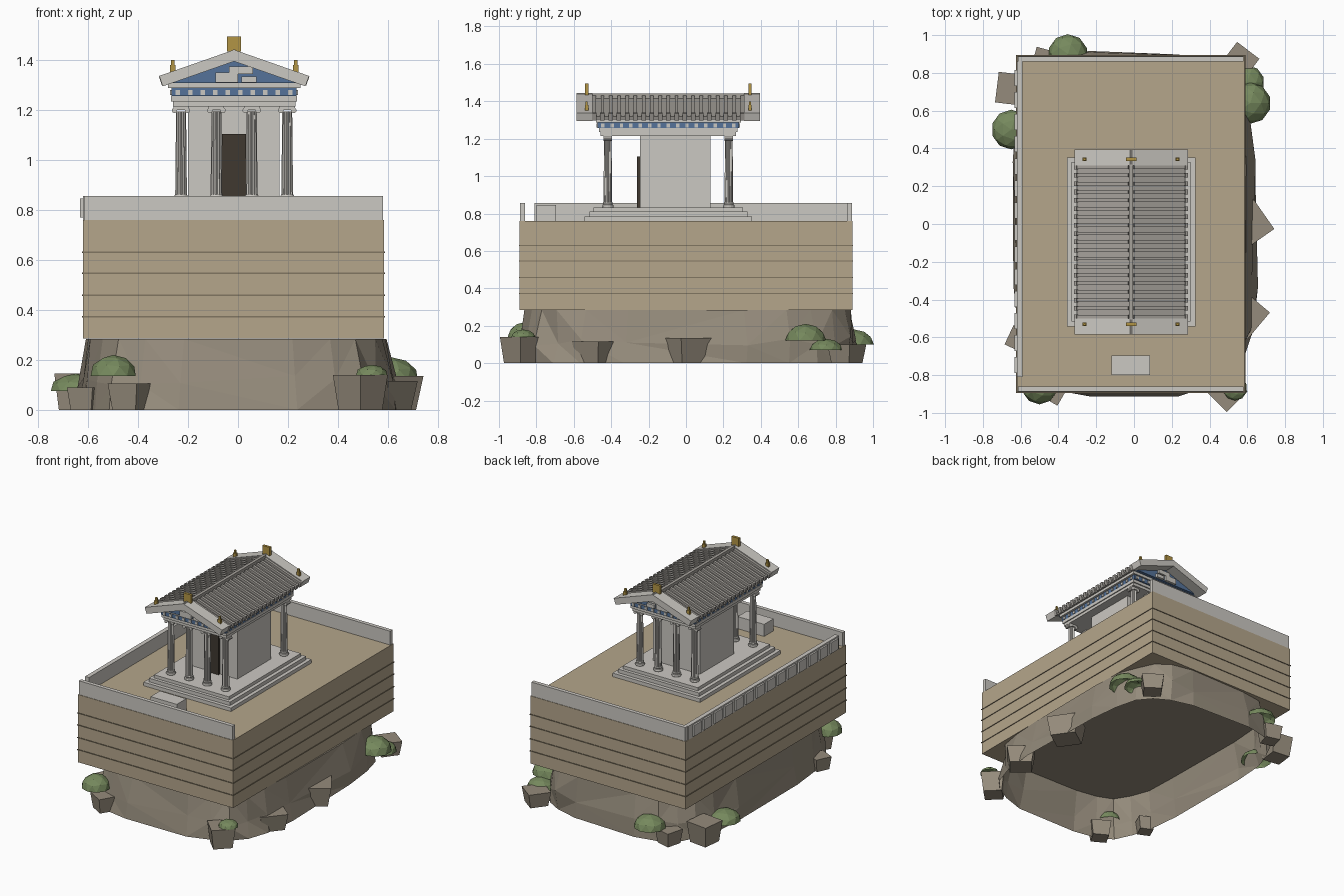
import bpy, bmesh, math, random
from mathutils import Matrix, Vector

if "Cube" in bpy.data.objects:
    bpy.data.objects.remove(bpy.data.objects["Cube"])
random.seed(4)


def mat(name, r, g, b):
    m = bpy.data.materials.new(name)
    m.diffuse_color = (r, g, b, 1)
    m.use_nodes = True
    m.node_tree.nodes["Principled BSDF"].inputs["Base Color"].default_value = m.diffuse_color
    return m


MARBLE = mat("marble", .60, .58, .54)
SAND = mat("sandstone", .46, .38, .26)
JOINT = mat("joint", .22, .18, .12)
ROCK = mat("rock", .30, .26, .20)
LEAF = mat("leaf", .18, .25, .11)
BLUE = mat("blue", .09, .17, .32)
GOLD = mat("gold", .45, .30, .06)
DARK = mat("dark", .05, .04, .03)
TILE = mat("tile", .38, .36, .33)


def finish(name, bm, m):
    me = bpy.data.meshes.new(name)
    bm.normal_update()
    bm.to_mesh(me)
    bm.free()
    me.materials.append(m)
    ob = bpy.data.objects.new(name, me)
    bpy.context.collection.objects.link(ob)
    return ob


def add_box(bm, x0, x1, y0, y1, z0, z1, tilt=None):
    c = Vector(((x0 + x1) / 2, (y0 + y1) / 2, (z0 + z1) / 2))
    M = Matrix.Translation(c) @ Matrix.Diagonal((x1 - x0, y1 - y0, z1 - z0, 1))
    bmesh.ops.create_cube(bm, size=1, matrix=(tilt @ M) if tilt else M)


def boxes(name, m, *items):
    bm = bmesh.new()
    for b in items:
        add_box(bm, *b)
    return finish(name, bm, m)


def loft(bm, rings, caps=True):
    vs = [[bm.verts.new(p) for p in r] for r in rings]
    n = len(vs[0])
    for a, b in zip(vs, vs[1:]):
        for i in range(n):
            bm.faces.new((a[i], a[(i + 1) % n], b[(i + 1) % n], b[i]))
    if caps:
        bm.faces.new(vs[0][::-1])
    bm.faces.new(vs[-1])


# Rocky outcrop: faceted shell, open underneath
def rock_ring(a, b, z, jit, n=24):
    out = []
    for i in range(n):
        t = 2 * math.pi * (i + .5) / n
        c, s = math.cos(t), math.sin(t)
        k = 1 + random.uniform(-jit, jit)
        out.append((a * k * math.copysign(abs(c) ** .5, c), b * k * math.copysign(abs(s) ** .5, s),
                    z + (random.uniform(-.03, .03) if 0 < z < .28 else 0)))
    return out


bm = bmesh.new()
loft(bm, [rock_ring(.65, .905, 0, .02), rock_ring(.635, .895, .12, .025),
          rock_ring(.605, .87, .284, .02)], caps=False)
bmesh.ops.triangulate(bm, faces=[f for f in bm.faces if len(f.verts) == 4])
finish("rock_outcrop", bm, ROCK)

# Boulders: (x, y, half diagonal, height, turn), narrower at the foot
bm = bmesh.new()
for x, y, r, h, turn in [(.595, 0, .15, .135, -10), (.59, -.48, .13, .115, 5), (.49, -.885, .11, .14, 0),
                         (-.43, -.87, .095, .105, 15), (-.645, .715, .115, .145, 38), (.56, .86, .105, .10, 8),
                         (-.61, -.61, .08, .09, 20), (-.47, .86, .09, .1, 30)]:
    def quad(s, z):
        return [(x + r * s * math.cos(math.radians(turn + 90 * k)),
                 y + r * s * math.sin(math.radians(turn + 90 * k)), z) for k in range(4)]
    loft(bm, [quad(.8, 0), quad(1, h)])
finish("boulders", bm, ROCK)

# Bushes: hollow faceted domes (x, y, base z, radius, height)
bm = bmesh.new()
for x, y, z, r, h in [(-.50, -.86, .135, .095, .085), (.535, -.87, .14, .065, .04), (.615, .64, .12, .11, .09),
                      (.60, .75, .07, .09, .06), (-.65, .5, .075, .105, .07), (-.35, .90, .10, .105, .08)]:
    vs = bmesh.ops.create_icosphere(bm, subdivisions=2, radius=1)["verts"]
    bmesh.ops.delete(bm, geom=[v for v in vs if v.co.z < -.3], context='VERTS')
    for v in [v for v in vs if v.is_valid]:
        v.co = (x + v.co.x * r, y + v.co.y * r, z + v.co.z * h)
finish("bushes", bm, LEAF)

# Bastion with dark course joints
boxes("bastion", SAND, (-.62, .585, -.89, .89, .285, .76))
boxes("course_joints", JOINT, *[(-.624, .589, -.894, .894, z - .003, z + .003) for z in (.373, .458, .546, .63)])

# Parapets on front, back and left, with relief slabs on the left
boxes("parapet", MARBLE, (-.615, .58, -.887, -.86, .76, .857), (-.615, .58, .86, .887, .76, .857),
      (-.62, -.59, -.81, .86, .76, .857))
boxes("relief_slabs", MARBLE, *[(-.632, -.618, -.79 + i * .117, -.705 + i * .117, .77, .847) for i in range(14)])
boxes("altar", MARBLE, (-.12, .085, -.80, -.695, .76, .845))

# Temple is centred on CX, CY
CX, CY = -.0155, -.0945


def centred(hx, hy, z0, z1):
    return (CX - hx, CX + hx, CY - hy, CY + hy, z0, z1)


boxes("steps", MARBLE, centred(.34, .447, .76, .785), centred(.315, .422, .785, .81), centred(.29, .4, .81, .832))
boxes("cella", MARBLE, (-.2, .167, -.245, .13, .83, 1.22))
boxes("door", DARK, (-.065, .032, -.262, -.24, .83, 1.105))

# Fluted columns with round bases and scroll capitals
bm = bmesh.new()


def circle(x, y, r, z, n=16, flute=1):
    return [(x + r * (flute if k % 2 else 1) * math.cos(2 * math.pi * k / n),
             y + r * (flute if k % 2 else 1) * math.sin(2 * math.pi * k / n), z) for k in range(n)]


for cx in (-.228, -.0865, .055, .197):
    for cy in (-.418, .229):
        loft(bm, [circle(cx, cy, r, z) for r, z in
                  ((.029, .83), (.031, .838), (.029, .846), (.025, .849), (.027, .856), (.024, .862))])
        loft(bm, [circle(cx, cy, .0235, .86, 24, .84), circle(cx, cy, .02, 1.195, 24, .84)])
        add_box(bm, cx - .031, cx + .031, cy - .022, cy + .022, 1.2, 1.217)
        for s in (-1, 1):
            M = Matrix.Translation((cx + s * .026, cy, 1.199)) @ Matrix.Rotation(math.pi / 2, 4, 'X')
            bmesh.ops.create_cone(bm, cap_ends=True, segments=10, radius1=.011, radius2=.011, depth=.044, matrix=M)
finish("columns", bm, MARBLE)

# Entablature: architrave, blue frieze with small figures, cornice
boxes("architrave", MARBLE, centred(.245, .362, 1.215, 1.235), centred(.252, .37, 1.235, 1.256))
boxes("frieze", BLUE, centred(.25, .378, 1.256, 1.288))
figs = []
for i in range(10):
    x = CX - .225 + i * .05
    for s in (-1, 1):
        y = CY + s * .379
        figs.append((x - .009, x + .009, y - .005, y + .005, 1.261, 1.281))
for i in range(15):
    y = CY - .35 + i * .05
    for s in (-1, 1):
        x = CX + s * .251
        figs.append((x - .005, x + .005, y - .009, y + .009, 1.261, 1.281))
boxes("frieze_figures", MARBLE, *figs)
boxes("cornice", MARBLE, centred(.265, .388, 1.288, 1.31))

# Roof: slabs, tile ribs and raking cornices, all on the two slopes
ANG = math.radians(19.3)
slab, ribs, rake, ped, pfig, gold = (bmesh.new() for _ in range(6))
for s in (-1, 1):
    T = Matrix.Translation((CX, CY, 1.442)) @ Matrix.Rotation(s * ANG, 4, 'Y')

    def slope(bm, u0, u1, y0, y1, z0, z1):
        add_box(bm, *sorted((s * u0, s * u1)), y0, y1, z0, z1, tilt=T)
    slope(slab, 0, .308, -.41, .41, -.04, -.022)
    for i in range(19):
        y = -.396 + i * .044
        slope(ribs, .02, .318, y - .009, y + .009, -.024, -.006)
        slope(ribs, .306, .32, y - .012, y + .012, -.04, -.002)
    for e in (-1, 1):
        slope(rake, -.005, .318, *sorted((e * .405, e * .49)), -.044, 0)
finish("roof_slabs", slab, TILE)
add_box(ribs, CX - .011, CX + .011, CY - .41, CY + .41, 1.41, 1.443)
finish("roof_tiles", ribs, TILE)
finish("raking_cornices", rake, MARBLE)

# Pediments with relief figures, and gilded roof ornaments
for e in (-1, 1):
    tri = [(-.27, 1.308), (.27, 1.308), (0, 1.405)]
    loft(ped, [[(CX + x, CY + y, z) for x, z in tri] for y in sorted((e * .36, e * .41))])
    y = CY + e * .415
    for x0, x1, z0, z1 in ((-.075, .015, 1.31, 1.35), (-.02, .075, 1.345, 1.375), (.03, .09, 1.31, 1.335)):
        add_box(pfig, CX + x0, CX + x1, y - .012, y + .012, z0, z1)
    y = CY + e * .437
    add_box(gold, CX - .028, CX + .028, y - .009, y + .009, 1.435, 1.494)
    for s in (-1, 1):
        x = CX + s * .246
        add_box(gold, x - .011, x + .011, y - .009, y + .009, 1.335, 1.38)
        add_box(gold, x - .007, x + .007, y - .006, y + .006, 1.38, 1.4)
bmesh.ops.recalc_face_normals(ped, faces=ped.faces)
finish("pediments", ped, BLUE)
finish("pediment_figures", pfig, MARBLE)
finish("roof_ornaments", gold, GOLD)
